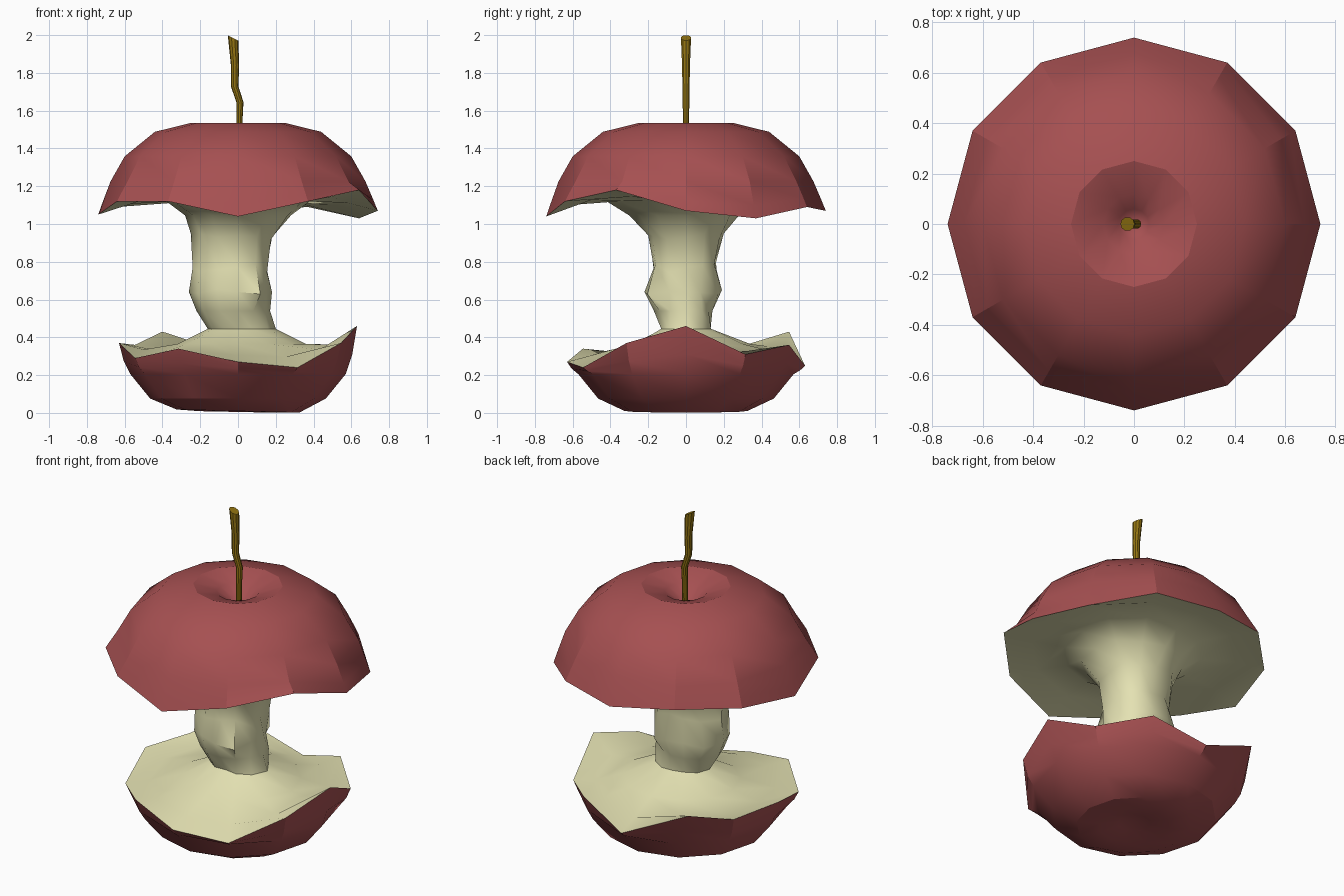
import bpy, bmesh, math, random
from mathutils import Vector

if "Cube" in bpy.data.objects:
    bpy.data.objects.remove(bpy.data.objects["Cube"])

random.seed(4)
N = 12


def material(name, color):
    m = bpy.data.materials.new(name)
    m.diffuse_color = (*color, 1)
    m.use_nodes = True
    m.node_tree.nodes["Principled BSDF"].inputs["Base Color"].default_value = m.diffuse_color
    return m


red = material("red_skin", (0.38, 0.08, 0.083))
cream = material("flesh", (0.78, 0.76, 0.45))
brown = material("stem", (0.30, 0.18, 0.006))


def ring(r, z, sides=N, cx=0, tilt=0):
    """Ring of points; r and z may be one number or one per side."""
    pts = []
    for i in range(sides):
        a = 2 * math.pi * i / sides
        ri = r[i] if isinstance(r, list) else r
        zi = z[i] if isinstance(z, list) else z
        x = ri * math.cos(a)
        pts.append(Vector((cx + x, ri * math.sin(a), zi - tilt * x)))
    return pts


def loft(name, rings, mat, start=None, end=None, caps=False, angle=30):
    """Skin a stack of rings, with optional pole points or flat caps."""
    bm = bmesh.new()
    rows = [[bm.verts.new(p) for p in r] for r in rings]
    n = len(rows[0])
    for a, b in zip(rows, rows[1:]):
        for i in range(n):
            j = (i + 1) % n
            bm.faces.new((a[i], b[i], b[j], a[j]))
    for pole, row in ((start, rows[0]), (end, rows[-1])):
        if pole is not None:
            v = bm.verts.new(pole)
            for i in range(n):
                f = (v, row[i], row[(i + 1) % n])
                bm.faces.new(f if row is rows[0] else f[::-1])
    if caps:
        bm.faces.new(rows[0])
        bm.faces.new(rows[-1][::-1])
    me = bpy.data.meshes.new(name)
    bm.to_mesh(me)
    bm.free()
    ob = bpy.data.objects.new(name, me)
    bpy.context.collection.objects.link(ob)
    me.materials.append(mat)
    bpy.context.view_layer.objects.active = ob
    bpy.ops.object.select_all(action='DESELECT')
    ob.select_set(True)
    bpy.ops.object.shade_smooth_by_angle(angle=math.radians(angle))
    return ob


def around(e, n, w, s, jitter=0.0):
    """Blend four compass radii into one radius per side."""
    c = [e, n, w, s, e]
    out = []
    for i in range(N):
        q, t = divmod(i, 3)
        j = random.uniform(-jitter, jitter) if t else 0
        out.append(c[q] + (c[q + 1] - c[q]) * t / 3 + j)
    return out


def mix(zs, target, t):
    return [z + (target - z) * t for z in zs]


# Bitten rim heights, counter-clockwise from +x
top_rim = [1.07, 1.03, 1.09, 1.07, 1.11, 1.09, 1.05, 1.12, 1.12, 1.04, 1.12, 1.18]
low_rim = [0.46, 0.31, 0.36, 0.25, 0.43, 0.36, 0.37, 0.29, 0.34, 0.27, 0.24, 0.37]
top_edge = ring(0.74, top_rim)
low_edge = ring(0.63, low_rim)
low_edge[4].x -= 0.085

# Upper skin cap with stem dimple
loft("upper_skin", [
    ring(0.06, 1.44), ring(0.12, 1.495), ring(0.25, 1.535), ring(0.44, 1.488),
    ring(0.60, 1.358), ring(0.675, 1.225),
    ring(0.718, mix(top_rim, 1.225, 0.35)), top_edge], red,
    start=(0, 0, 1.40), angle=26)

# Eaten flesh: cap underside, uneven core, lower bite surface
loft("flesh", [
    top_edge,
    ring(0.58, mix(top_rim, 1.13, 0.7)),
    ring(around(0.38, 0.38, 0.38, 0.42), 1.12),
    ring(around(0.28, 0.28, 0.28, 0.30, 0.02), 1.045),
    ring(around(0.18, 0.20, 0.25, 0.20, 0.02), around(0.93, 0.95, 0.95, 0.94, 0.02)),
    ring(around(0.15, 0.15, 0.24, 0.17, 0.03), around(0.77, 0.80, 0.77, 0.77, 0.03)),
    ring(around(0.18, 0.19, 0.26, 0.22, 0.03), around(0.64, 0.65, 0.64, 0.64, 0.03)),
    ring(around(0.17, 0.14, 0.22, 0.17, 0.015), 0.54),
    ring(around(0.20, 0.13, 0.16, 0.12, 0.01), 0.445),
    ring(around(0.36, 0.34, 0.32, 0.28), 0.365),
    ring(0.50, mix(low_rim, 0.32, 0.7)),
    low_edge], cream, angle=45)

# Lower skin bowl with shallow hollow
loft("lower_skin", [
    low_edge, ring(0.605, mix(low_rim, 0.21, 0.6)), ring(0.57, 0.205),
    ring(0.465, 0.076), ring(0.325, 0.01, tilt=0.025), ring(0.20, 0.005, tilt=0.02),
    ring(0.09, 0.025)], red, end=(0, 0, 0.04), angle=26)

# Bent stem: centre x, height, radius, tilt
loft("stem", [ring(r, z, 10, x, t) for x, z, r, t in (
    (-0.026, 1.985, 0.028, 0.5), (-0.016, 1.84, 0.022, 0.2), (-0.018, 1.73, 0.02, 0),
    (0.01, 1.645, 0.019, 0), (0.007, 1.53, 0.016, 0), (0.005, 1.36, 0.016, 0))],
    brown, caps=True)
